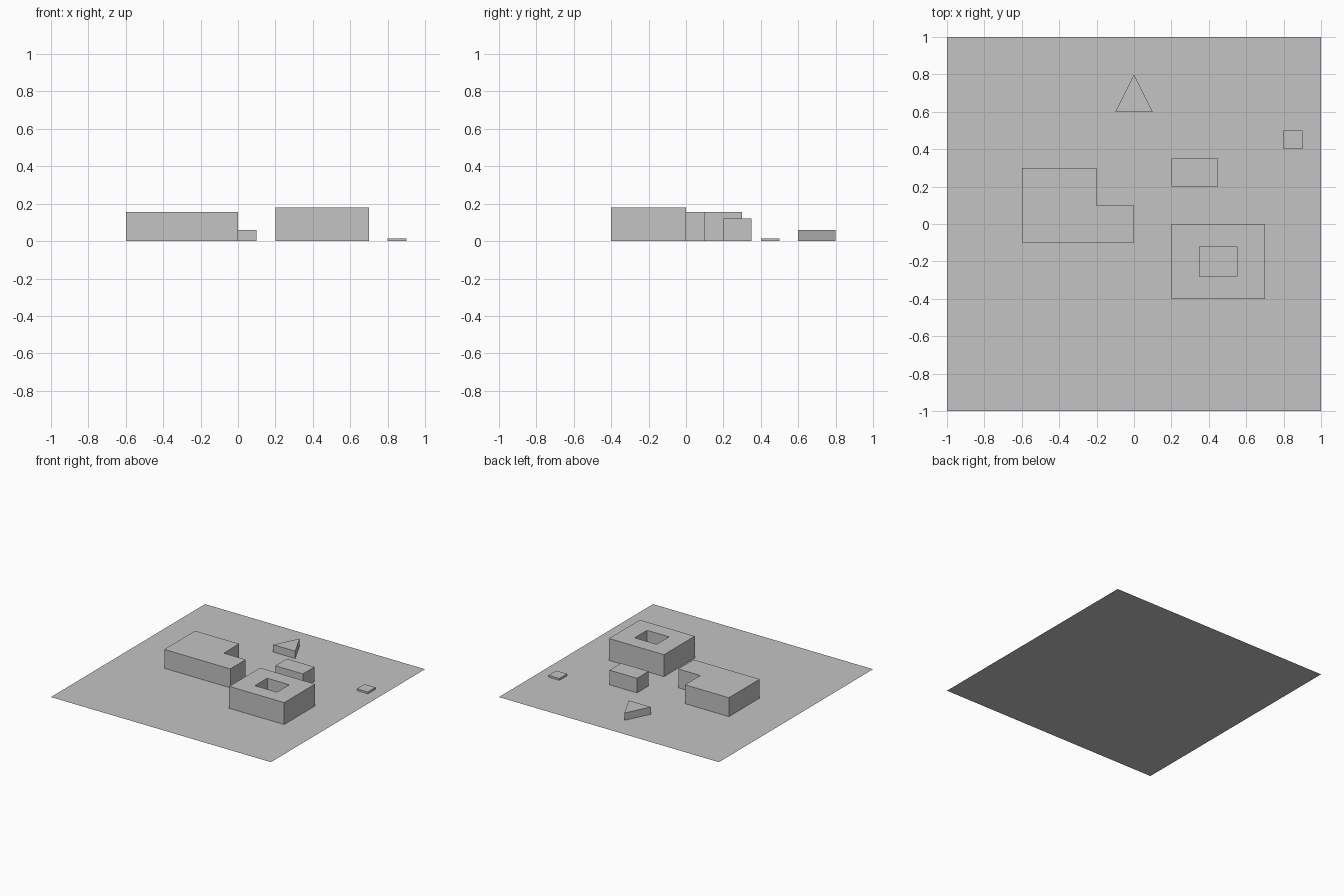
import bpy
import bmesh

if "Cube" in bpy.data.objects:
    bpy.data.objects.remove(bpy.data.objects["Cube"])

# One flat grey for the whole site model
grey = bpy.data.materials.new("light grey")
grey.diffuse_color = (0.55, 0.55, 0.55, 1.0)
grey.use_nodes = True
grey.node_tree.nodes["Principled BSDF"].inputs["Base Color"].default_value = grey.diffuse_color


def rect(x0, y0, x1, y1):
    return [(x0, y0), (x1, y0), (x1, y1), (x0, y1)]


def finish(name, bm):
    mesh = bpy.data.meshes.new(name)
    bm.to_mesh(mesh)
    bm.free()
    mesh.materials.append(grey)
    obj = bpy.data.objects.new(name, mesh)
    bpy.context.collection.objects.link(obj)
    return obj


def block(name, outline, height, hole=None):
    """Flat-roofed building standing on the ground, with an optional courtyard."""
    bm = bmesh.new()
    roof_loops = []
    # Hole runs clockwise so that its walls face into the courtyard
    for ring in [outline] + ([hole[::-1]] if hole else []):
        low = [bm.verts.new((x, y, 0)) for x, y in ring]
        top = [bm.verts.new((x, y, height)) for x, y in ring]
        n = len(ring)
        for i in range(n):
            j = (i + 1) % n
            bm.faces.new((low[i], low[j], top[j], top[i]))
        roof_loops.append(top)
    outer = roof_loops[0]
    if hole:
        # Roof ring between the outer wall and the courtyard
        inner = roof_loops[1][::-1]
        n = len(outer)
        for i in range(n):
            j = (i + 1) % n
            bm.faces.new((outer[i], outer[j], inner[j], inner[i]))
    else:
        bm.faces.new(outer)
    return finish(name, bm)


# Ground sheet
bm = bmesh.new()
bm.faces.new([bm.verts.new((x, y, 0)) for x, y in rect(-1, -1, 1, 1)])
finish("site_ground", bm)

# Buildings
block("l_shaped_building",
      [(-0.6, -0.1), (0, -0.1), (0, 0.1), (-0.2, 0.1), (-0.2, 0.3), (-0.6, 0.3)],
      0.155)
block("courtyard_building", rect(0.2, -0.4, 0.7, 0), 0.18,
      hole=rect(0.35, -0.28, 0.55, -0.12))
block("small_building", rect(0.2, 0.2, 0.45, 0.35), 0.12)
block("triangular_building", [(-0.1, 0.6), (0.1, 0.6), (0, 0.8)], 0.06)
block("low_plinth", rect(0.8, 0.4, 0.9, 0.5), 0.015)
